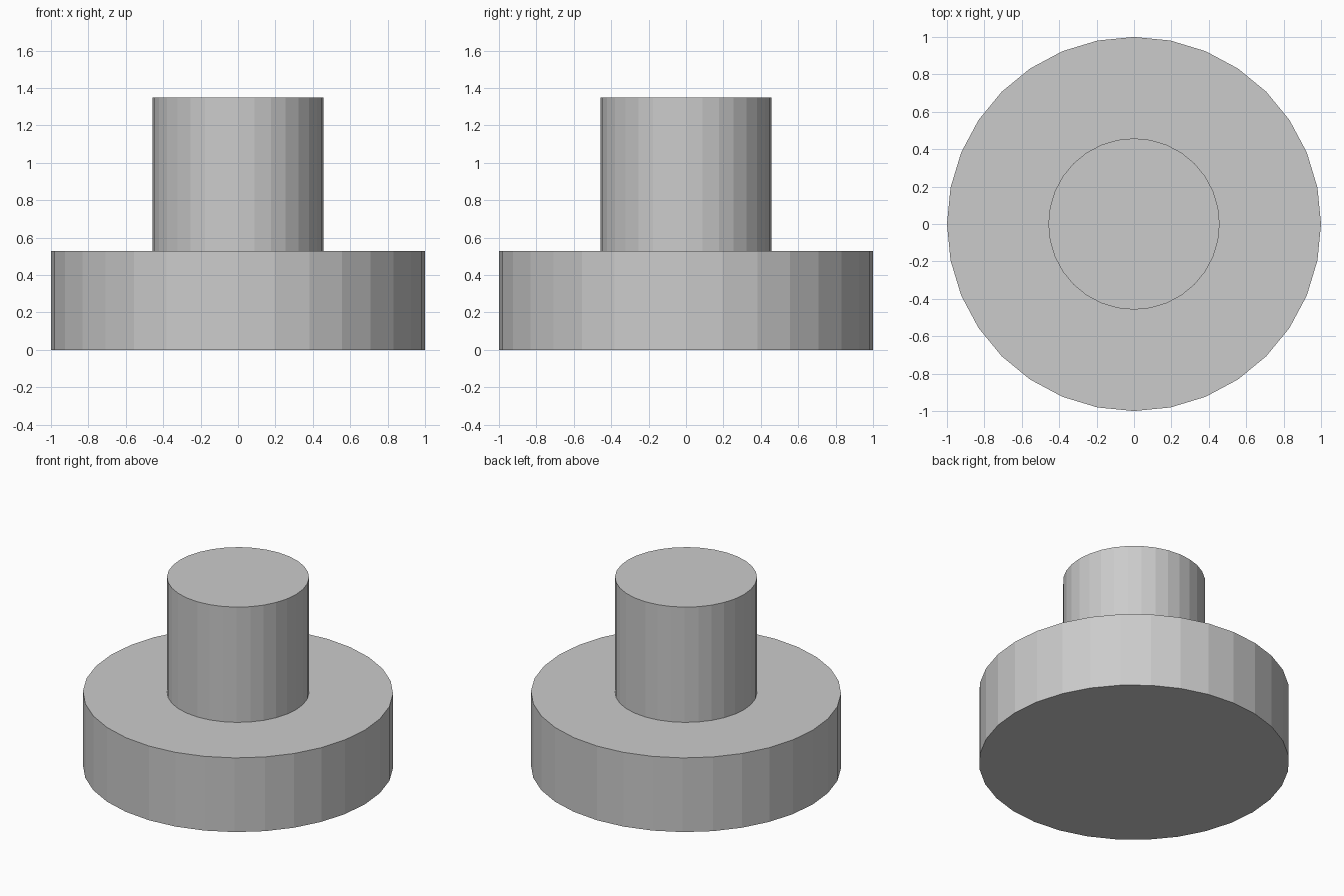
import bpy

if "Cube" in bpy.data.objects:
    bpy.data.objects.remove(bpy.data.objects["Cube"])


def cylinder(name, radius, z0, z1, sides=32):
    bpy.ops.mesh.primitive_cylinder_add(
        vertices=sides, radius=radius, depth=z1 - z0,
        location=(0, 0, (z0 + z1) / 2))
    obj = bpy.context.object
    obj.name = name
    return obj


BASE_TOP = 0.528

# Wide flat disc at the bottom
base = cylinder("base_disc", 1.0, 0.0, BASE_TOP)

# Narrower post standing on the disc
post = cylinder("post", 0.458, BASE_TOP, 1.348)
